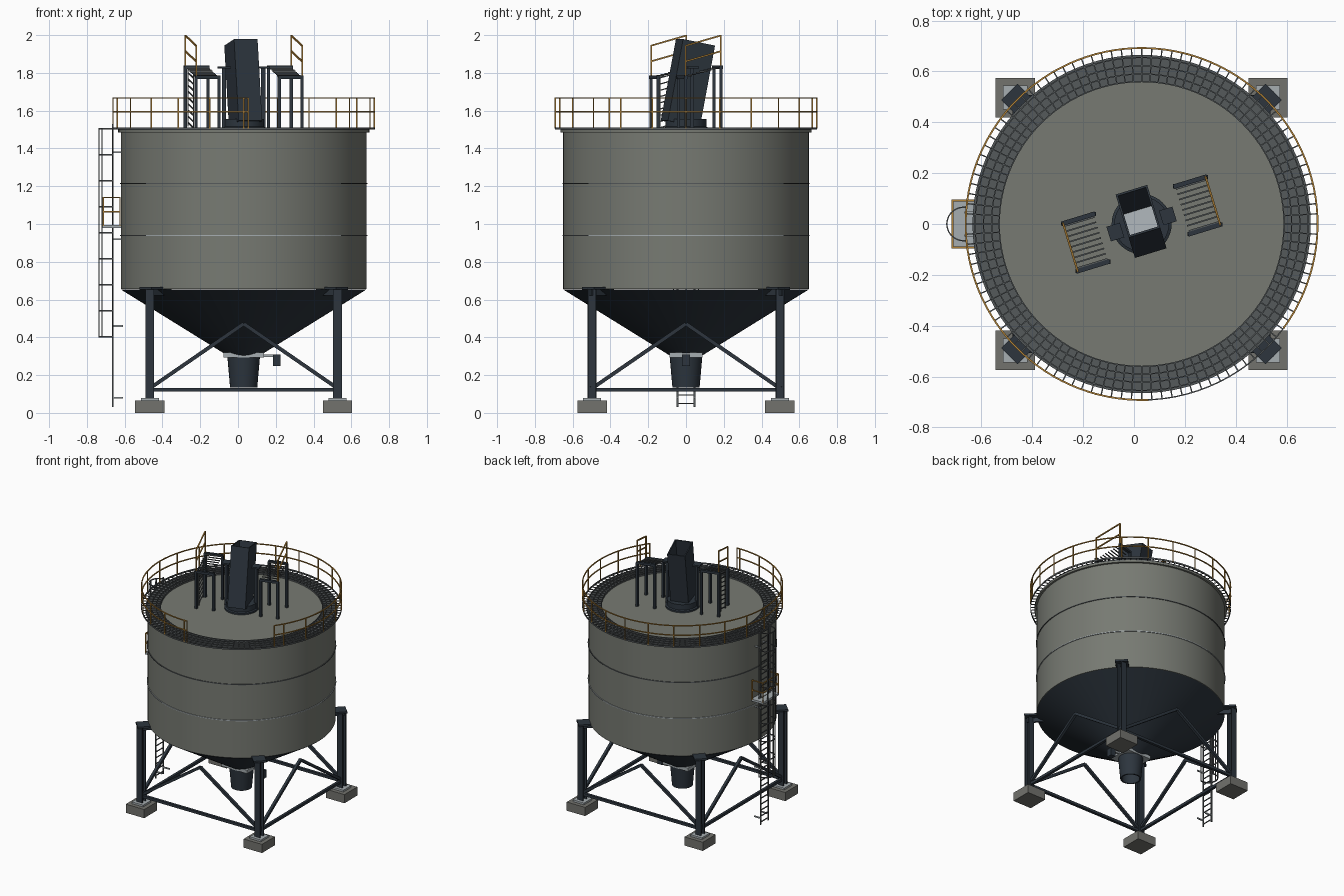
import bpy, bmesh, math
from mathutils import Vector, Matrix

if "Cube" in bpy.data.objects:
    bpy.data.objects.remove(bpy.data.objects["Cube"])

CX = 0.03            # tank axis
R = math.radians


def mat(name, r, g, b):
    m = bpy.data.materials.new(name)
    m.diffuse_color = (r, g, b, 1)
    m.use_nodes = True
    m.node_tree.nodes["Principled BSDF"].inputs["Base Color"].default_value = m.diffuse_color
    return m


GREY = mat("tank_grey", 0.185, 0.195, 0.17)
DARK = mat("dark_steel", 0.026, 0.036, 0.048)
GRATE = mat("grating_grey", 0.09, 0.10, 0.105)
LIGHT = mat("light_metal", 0.38, 0.42, 0.44)
CONC = mat("concrete", 0.17, 0.17, 0.155)
SAFE = mat("safety_orange", 0.45, 0.23, 0.04)


def finish(name, bm, m, smooth=False):
    bmesh.ops.recalc_face_normals(bm, faces=bm.faces)
    me = bpy.data.meshes.new(name)
    bm.to_mesh(me)
    bm.free()
    me.materials.append(m)
    ob = bpy.data.objects.new(name, me)
    bpy.context.collection.objects.link(ob)
    if smooth:
        bpy.ops.object.select_all(action='DESELECT')
        ob.select_set(True)
        bpy.context.view_layer.objects.active = ob
        bpy.ops.object.shade_smooth_by_angle(angle=R(30))
    return ob


def box(bm, c, s, rot=Matrix.Identity(4)):
    bmesh.ops.create_cube(bm, size=1, matrix=Matrix.Translation(c) @ rot @ Matrix.Diagonal((*s, 1)))


def beam(bm, p, q, w, h=None):
    p, q = Vector(p), Vector(q)
    d = q - p
    box(bm, (p + q) / 2, (w, h or w, d.length), d.to_track_quat('Z', 'Y').to_matrix().to_4x4())


def lathe(bm, prof, n=96, a0=0, a1=360, cx=CX, closed=False):
    """Spin an (r, z) profile round the vertical axis through cx."""
    full = a1 - a0 >= 360
    rows = []
    for i in range(n if full else n + 1):
        a = R(a0 + (a1 - a0) * i / n)
        rows.append([bm.verts.new((cx + r * math.cos(a), r * math.sin(a), z)) for r, z in prof])
    k = len(prof)
    for i in range(n):
        A, B = rows[i], rows[(i + 1) % len(rows)]
        for j in range(k if closed else k - 1):
            bm.faces.new((A[j], B[j], B[(j + 1) % k], A[(j + 1) % k]))
    if closed and not full:
        bm.faces.new(rows[0])
        bm.faces.new(rows[-1])
    elif full and not closed:
        bm.faces.new([r[0] for r in rows])
        bm.faces.new([r[-1] for r in rows])


def hoop(bm, r, z, w, h, **kw):
    lathe(bm, [(r - w/2, z - h/2), (r + w/2, z - h/2), (r + w/2, z + h/2), (r - w/2, z + h/2)], closed=True, **kw)


def polar(r, deg, z):
    return (CX + r * math.cos(R(deg)), r * math.sin(R(deg)), z)


# Tank shell, cone, rim and weld bands
bm = bmesh.new()
lathe(bm, [(0.65, 0.655), (0.65, 1.485), (0.665, 1.485), (0.665, 1.498)])
finish("tank_shell", bm, GREY, True)
bm = bmesh.new()
lathe(bm, [(0.08, 0.30), (0.648, 0.652)])
finish("hopper_cone", bm, DARK, True)
for name, z, m in (("upper_weld_band", 1.215, GRATE), ("lower_weld_band", 0.94, LIGHT)):
    bm = bmesh.new()
    hoop(bm, 0.651, z, 0.008, 0.006)
    finish(name, bm, m)
bm = bmesh.new()
hoop(bm, 0.613, 1.498, 0.104, 0.005)
finish("walkway_bed", bm, GRATE)

# Walkway grating: concentric rings and radial bars
bm = bmesh.new()
for r in (0.56, 0.59, 0.622, 0.655, 0.692):
    hoop(bm, r, 1.505, 0.005, 0.012)
for i in range(108):
    a = i * 360 / 108
    beam(bm, polar(0.56, a, 1.505), polar(0.692, a, 1.505), 0.005)
finish("walkway_grating", bm, GRATE)

# Guard rail with an opening at the front right
bm = bmesh.new()
for z in (1.595, 1.667):
    hoop(bm, 0.692, z, 0.007, 0.007, a0=-36, a1=272)
for a in [-36, 272] + list(range(-30, 271, 15)):
    beam(bm, polar(0.692, a, 1.505), polar(0.692, a, 1.668), 0.007)
finish("guard_rail", bm, SAFE)

# Legs, footings and brackets
L = 0.497
legs, feet, plates, brackets = (bmesh.new() for _ in range(4))
for sx in (-1, 1):
    for sy in (-1, 1):
        x, y = CX + sx * L, sy * L
        for d in (-0.02, 0.02):
            box(legs, (x, y + d, 0.365), (0.046, 0.008, 0.58))
        box(legs, (x, y, 0.365), (0.01, 0.04, 0.58))
        box(feet, (x, y, 0.033), (0.155, 0.155, 0.066))
        box(plates, (x, y, 0.073), (0.095, 0.095, 0.014))
        rot = Matrix.Rotation(math.atan2(sy, sx), 4, 'Z')
        mid = 0.66 / math.sqrt(2)
        box(brackets, (CX + sx * mid, sy * mid, 0.66), (0.15, 0.09, 0.014), rot)
        box(brackets, (CX + sx * mid, sy * mid, 0.638), (0.12, 0.014, 0.034), rot)
finish("legs", legs, DARK)
finish("footings", feet, CONC)
finish("base_plates", plates, LIGHT)
finish("leg_brackets", brackets, DARK)

# Ties and inverted V bracing on all four sides
bm = bmesh.new()
for k in range(4):
    M = Matrix.Translation((CX, 0, 0)) @ Matrix.Rotation(k * math.pi / 2, 4, 'Z')
    beam(bm, M @ Vector((-L, -L, 0.122)), M @ Vector((L, -L, 0.122)), 0.02)
    for s in (-1, 1):
        beam(bm, M @ Vector((s * L, -L, 0.13)), M @ Vector((0, -L, 0.472)), 0.02)
finish("bracing", bm, DARK)

# Outlet gate and spout
bm = bmesh.new()
box(bm, (CX, 0, 0.307), (0.215, 0.175, 0.026))
beam(bm, (0.13, 0, 0.302), (0.2, 0, 0.302), 0.014)
finish("outlet_gate", bm, LIGHT)
bm = bmesh.new()
box(bm, (0.205, 0, 0.278), (0.038, 0.042, 0.06))
finish("gate_actuator", bm, DARK)
bm = bmesh.new()
lathe(bm, [(0.062, 0.135), (0.072, 0.135), (0.086, 0.294), (0.076, 0.294)], n=32, closed=True)
finish("outlet_spout", bm, DARK, True)

# Leaning inlet chute, open at the top, on a round collar
bm = bmesh.new()
lathe(bm, [(0.118, 1.495), (0.118, 1.51), (0.108, 1.515), (0.108, 1.555)], n=40)
finish("chute_collar", bm, DARK, True)
TURN = Matrix.Rotation(R(17), 4, 'Z')
F = Matrix.Translation((0.04, -0.03, 1.53)) @ TURN @ Matrix.Rotation(R(-11), 4, 'X')
W, D, H, T = 0.13, 0.18, 0.44, 0.008
Q = F.to_3x3().to_4x4()
bm = bmesh.new()
for s in (-1, 1):
    box(bm, F @ Vector((s * (W - T) / 2, 0, H / 2)), (T, D, H), Q)
    box(bm, F @ Vector((0, s * (D - T) / 2, H / 2)), (W, T, H), Q)
finish("inlet_chute", bm, DARK)
bm = bmesh.new()
box(bm, F @ Vector((0, 0, 0.04)), (W - T, D - T, 0.006), Q)
finish("chute_floor", bm, LIGHT)

# Chute side supports
bm = bmesh.new()
for s in (-1, 1):
    p = TURN @ Vector((s * 0.108, 0, 0)) + Vector((CX, 0, 0))
    box(bm, (p.x, p.y, 1.828), (0.055, 0.06, 0.012), TURN)
    beam(bm, (p.x, p.y, 1.495), (p.x, p.y, 1.825), 0.022)
finish("chute_supports", bm, DARK)

# Two sloping access platforms beside the chute
HX, HY = 0.063, 0.098
posts, treads, rails = bmesh.new(), bmesh.new(), bmesh.new()
frames = []
for side, px, py in ((-1, -0.19, -0.073), (1, 0.25, 0.073)):
    def P(u, v, dz=0, px=px, py=py):
        p = TURN @ Vector((u * HX, v * HY, 0))
        return Vector((p.x + px, p.y + py, 1.803 + 0.027 * v + dz))
    frames.append(P)
    for v in (-1, 1):
        for u in (-1, 1):
            t = P(u, v)
            beam(posts, (t.x, t.y, 1.495), t, 0.017)
        beam(posts, P(-1.1, v), P(1.1, v), 0.018)
        beam(rails, P(side, v), P(side, v, 0.17), 0.008)
    for i in range(9):
        v = -0.88 + 0.22 * i
        beam(treads, P(-1, v), P(1, v), 0.006)
    for dz in (0.085, 0.168):
        beam(rails, P(side, -1, dz), P(side, 1, dz), 0.008)
finish("platform_frames", posts, DARK)
finish("platform_treads", treads, GRATE)
finish("platform_rails", rails, SAFE)

# Short ladder up the left platform
bm = bmesh.new()
P = frames[0]
for v in (-0.5, 0.5):
    beam(bm, P(-1, v, -0.3), P(-1, v), 0.007)
for i in range(9):
    beam(bm, P(-1, -0.5, -0.28 + i * 0.033), P(-1, 0.5, -0.28 + i * 0.033), 0.006)
finish("platform_ladder", bm, GRATE)

# Tall ladder on the left with stand-offs
LX = -0.662
bm = bmesh.new()
for s in (-1, 1):
    beam(bm, (LX, s * 0.045, 0.03), (LX, s * 0.045, 1.53), 0.008)
for i in range(33):
    beam(bm, (LX, -0.045, 0.05 + i * 0.045), (LX, 0.045, 0.05 + i * 0.045), 0.006)
finish("ladder", bm, GRATE)
bm = bmesh.new()
for z in (0.08, 0.46, 0.92, 1.38):
    for s in (-1, 1):
        beam(bm, (LX, s * 0.045, z), (-0.608, s * 0.045, z), 0.009)
finish("ladder_standoffs", bm, LIGHT)

# Ladder safety cage
bm = bmesh.new()
for i in range(9):
    hoop(bm, 0.066, 0.403 + i * 0.1375, 0.005, 0.008, n=16, a0=80, a1=280, cx=-0.67)
for a in (82, 140, 180, 220, 278):
    x, y = -0.67 + 0.066 * math.cos(R(a)), 0.066 * math.sin(R(a))
    beam(bm, (x, y, 0.4), (x, y, 1.507), 0.006)
finish("ladder_cage", bm, GRATE)

# Rest platform halfway up
bm = bmesh.new()
box(bm, (-0.668, 0, 0.988), (0.1, 0.19, 0.016))
finish("rest_platform", bm, LIGHT)
bm = bmesh.new()
for s in (-1, 1):
    for x in (-0.714, -0.625):
        beam(bm, (x, s * 0.092, 0.99), (x, s * 0.092, 1.143), 0.007)
    for z in (1.065, 1.14):
        beam(bm, (-0.714, s * 0.092, z), (-0.625, s * 0.092, z), 0.007)
for z in (1.065, 1.14):
    beam(bm, (-0.714, -0.092, z), (-0.714, 0.092, z), 0.007)
finish("rest_platform_rails", bm, SAFE)
